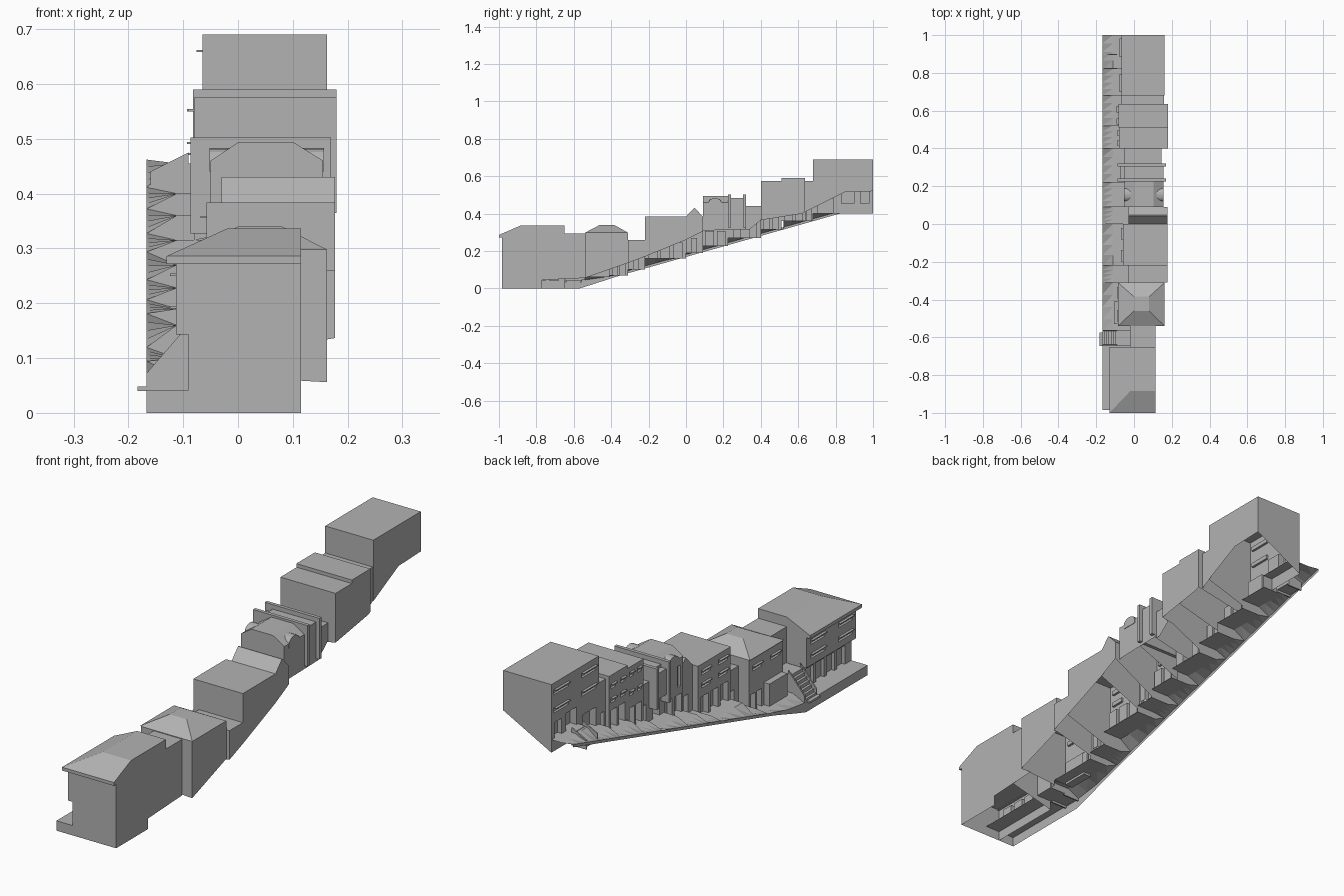
import bpy, bmesh, math

if "Cube" in bpy.data.objects:
    bpy.data.objects.remove(bpy.data.objects["Cube"])

mat = bpy.data.materials.new("plain grey")
mat.diffuse_color = (0.45, 0.45, 0.45, 1)
mat.use_nodes = True
mat.node_tree.nodes["Principled BSDF"].inputs["Base Color"].default_value = mat.diffuse_color


def finish(name, bm):
    bmesh.ops.remove_doubles(bm, verts=bm.verts, dist=1e-5)
    bmesh.ops.recalc_face_normals(bm, faces=bm.faces)
    me = bpy.data.meshes.new(name)
    bm.to_mesh(me)
    bm.free()
    me.materials.append(mat)
    ob = bpy.data.objects.new(name, me)
    bpy.context.collection.objects.link(ob)
    return ob


def face(bm, *pts):
    return bm.faces.new([bm.verts.new(p) for p in pts])


def lerp(table, y):
    for (a, za), (b, zb) in zip(table, table[1:]):
        if y <= b:
            return za + (zb - za) * max(0, y - a) / (b - a)
    return table[-1][1]


def solid(name, r, z0, z1, top=None):
    """Box, or frustum when a top rectangle is given; r = x0, x1, y0, y1."""
    bm = bmesh.new()
    t = top or r
    lo = [(r[i], r[j], z0) for i, j in ((0, 2), (1, 2), (1, 3), (0, 3))]
    hi = [(t[i], t[j], z1) for i, j in ((0, 2), (1, 2), (1, 3), (0, 3))]
    face(bm, *lo)
    face(bm, *hi)
    for i in range(4):
        k = (i + 1) % 4
        face(bm, lo[i], lo[k], hi[k], hi[i])
    return finish(name, bm)


def prism(name, pts, a, b, axis):
    """Extrude a profile: (y, z) along x, or (x, z) along y."""
    bm = bmesh.new()
    put = (lambda p, s: (s, p[0], p[1])) if axis == 'x' else (lambda p, s: (p[0], s, p[1]))
    face(bm, *[put(p, a) for p in pts])
    face(bm, *[put(p, b) for p in pts])
    for i, p in enumerate(pts):
        q = pts[(i + 1) % len(pts)]
        face(bm, put(p, a), put(q, a), put(q, b), put(p, b))
    return finish(name, bm)


# Lower edge of the rear walls, climbing the hill
REAR = [(-1, 0), (-.771, 0), (-.77, .045), (-.54, .056), (-.3, .14), (-.22, .17), (0, .26),
        (.1, .31), (.34, .315), (.4, .365), (.62, .40), (.85, .515), (1, .52)]


def house(name, x0, x1, y0, y1, zb, zt, holes=(), rear=None):
    """Open-bottomed shell; the street facade gets recessed openings (ya, yb, za, zb, depth)."""
    bm = bmesh.new()
    low = (lambda y: rear) if rear is not None else (lambda y: lerp(REAR, y))
    ys = sorted({y0, y1, *[v for h in holes for v in h[:2]]})
    zs = sorted({zb, zt, *[v for h in holes for v in h[2:4]]})

    def depth(i, j):
        cy, cz = (ys[i] + ys[i + 1]) / 2, (zs[j] + zs[j + 1]) / 2
        return max([h[4] for h in holes if h[0] < cy < h[1] and h[2] < cz < h[3]], default=0)
    for i in range(len(ys) - 1):
        for j in range(len(zs) - 1):
            a, b, c, d, x = ys[i], ys[i + 1], zs[j], zs[j + 1], x0 + depth(i, j)
            face(bm, (x, a, c), (x, b, c), (x, b, d), (x, a, d))
            if i + 2 < len(ys) and depth(i + 1, j) != depth(i, j):
                w = x0 + depth(i + 1, j)
                face(bm, (x, b, c), (w, b, c), (w, b, d), (x, b, d))
            if j + 2 < len(zs) and depth(i, j + 1) != depth(i, j):
                w = x0 + depth(i, j + 1)
                face(bm, (x, a, d), (w, a, d), (w, b, d), (x, b, d))
    face(bm, (x0, y0, zt), (x1, y0, zt), (x1, y1, zt), (x0, y1, zt))
    mids = [y for y, z in REAR if y0 < y < y1] if rear is None else []
    face(bm, (x1, y1, zt), (x1, y0, zt), *[(x1, y, low(y)) for y in [y0] + mids + [y1]])
    for y in (y0, y1):
        face(bm, (x0, y, zb), (x1, y, low(y)), (x1, y, zt), (x0, y, zt))
    return finish(name, bm)


def slots(name, x, y0, y1, *levels):
    """Two slot windows per level, each under a thin hood."""
    out = []
    for z in levels:
        for f, g in ((.06, .36), (.64, .94)):
            a, b = y0 + f * (y1 - y0), y0 + g * (y1 - y0)
            out.append((a, b, z - .018, z, .01))
            solid(name + "_window_hood", (x - .011, x + .002, a, b), z, z + .004)
    return out


def doors(y0, y1, z, h, d=.025, n=3):
    """Row of ground-floor openings between piers."""
    w = (y1 - y0) / n
    return [(y0 + w * (i + .12), y0 + w * (i + .88), z, z + h, d) for i in range(n)]


def stairs(name, y0, y1, x0, x1, z0, z1, n=7):
    """Flight rising towards the houses between two sloping side walls."""
    pts = [(x0, z0)]
    for i in range(n):
        x, z = x0 + (x1 - x0) * i / n, z0 + (z1 - z0) * (i + 1) / n
        pts += [(x, z), (x0 + (x1 - x0) * (i + 1) / n, z)]
    prism(name, pts + [(x1, z0)], y0, y1, 'y')
    for y in (y0, y1 - .006):
        prism(name + "_side_wall", [(x0, z0 - .01), (x1, z0 - .01), (x1, z1 + .018),
                                    (x0, z0 + .03)], y, y + .006, 'y')


# Street: sloping outer edge, level forecourt in front of each house
EDGE = [(-1, .042), (-.57, .042), (-.45, .057), (-.35, .083), (1, .462)]
UNDER = [(-1, 0), (-.57, 0), (-.52, .015), (-.35, .07), (1, .45)]
COURTS = [(-.985, -.57, .042), (-.57, -.31, .07), (-.31, -.22, .10), (-.22, 0, .16),
          (0, .09, .19), (.09, .22, .228), (.22, .4, .27), (.4, .52, .315),
          (.52, .68, .36), (.68, .82, .40), (.82, 1, .455)]
XO, XI, XH = -.167, -.112, -.02
bm = bmesh.new()
last = None
for y0, y1, z in COURTS:
    for k in range(4):
        a, b = y0 + (y1 - y0) * k / 4, y0 + (y1 - y0) * (k + 1) / 4
        oa, ob = (XO, a, lerp(EDGE, a)), (XO, b, lerp(EDGE, b))
        face(bm, oa, ob, (XI, b, z))
        face(bm, oa, (XI, b, z), (XI, a, z))
        face(bm, (XI, a, z), (XI, b, z), (XH, b, z), (XH, a, z))
        face(bm, oa, ob, (XO, b, lerp(UNDER, b)), (XO, a, lerp(UNDER, a)))
    if last is not None:
        face(bm, (XO, y0, lerp(EDGE, y0)), (XI, y0, last), (XI, y0, z))
        face(bm, (XI, y0, last), (XH, y0, last), (XH, y0, z), (XI, y0, z))
    last = z
face(bm, (XO, -.985, 0), (-.09, -.985, 0), (-.09, -.985, .042), (XO, -.985, .042))
finish("street", bm)

# Lowest house: recessed ground floor, jettied upper floor, hipped roof
house("low_house_ground_floor", -.09, .115, -.985, -.65, 0, .146, doors(-.95, -.67, .042, .08, .015, 4))
house("low_house_upper_floor", -.113, .115, -.985, -.65, .145, .275,
      slots("low_house", -.113, -.98, -.66, .25, .19), .145)
solid("low_house_soffit", (-.113, -.08, -.985, -.65), .143, .148)
solid("low_house_eave", (-.13, .115, -1, -.65), .272, .286)
solid("low_house_roof", (-.13, .115, -1, -.65), .286, .336, (-.02, .115, -.885, -.65))

# Link with outside stairs
house("link_house", -.02, .115, -.65, -.54, .045, .295, [(-.62, -.58, .145, .21, .02)])
solid("stair_landing", (-.09, -.015, -.645, -.56), .04, .143)
stairs("low_stairs", -.645, -.56, -.167, -.09, .042, .143)
solid("stair_foot", (-.183, -.165, -.645, -.575), .04, .048)

# Hipped house with terrace
house("hipped_house", -.08, .162, -.54, -.31, .07, .298,
      doors(-.4, -.32, .07, .075, .03, 2) + slots("hipped_house", -.08, -.53, -.32, .26))
solid("hipped_roof", (-.085, .162, -.54, -.31), .298, .34, (0, .08, -.46, -.385))
solid("terrace", (-.107, -.07, -.53, -.41), .06, .165)
house("low_link", -.03, .177, -.31, -.22, .10, .26, [(-.28, -.25, .10, .17, .02)])

# Middle flat-roofed house and its gabled annex
house("middle_house", -.057, .177, -.22, 0, .16, .384,
      doors(-.21, -.01, .16, .085) + slots("middle_house", -.057, -.21, -.01, .355, .30))
house("annex", -.03, .177, 0, .09, .19, .384, [(.03, .06, .19, .27, .02)])
solid("annex_gable_roof", (-.03, .177, 0, .09), .384, .43, (-.03, .177, .043, .047))

# Mansard house with arched dormers
house("mansard_house", -.05, .155, .09, .225, .228, .46,
      doors(.095, .22, .228, .08, .025, 2) + [(.11, .13, .34, .43, .01), (.18, .2, .34, .43, .01)])
solid("mansard_roof", (-.05, .155, .09, .225), .46, .493, (0, .102, .09, .225))
arch = [(.12, .44)] + [(.155 - .035 * math.cos(math.pi * i / 8),
                        .457 + .026 * math.sin(math.pi * i / 8)) for i in range(9)] + [(.19, .44)]
for xa, xb in ((-.052, .0), (.105, .157)):
    prism("arched_dormer", arch, xa, xb, 'x')

# Twin fin walls with a bay between them
house("fin_house", -.05, .155, .225, .32, .27, .483, [(.25, .295, .27, .35, .03)])
solid("bay", (-.075, -.045, .24, .305), .36, .47)
for y in (.225, .305):
    solid("fin_wall", (-.087, .17, y, y + .015), .327, .502)
house("rear_link", -.05, .145, .32, .4, .27, .44, [(.34, .38, .27, .35, .02)])

# Tall pair
house("tall_house_lower", -.08, .18, .4, .51, .315, .575,
      doors(.41, .5, .315, .085, .03, 2) + slots("tall_house_lower", -.08, .41, .5, .55, .47))
house("tall_house_upper", -.082, .18, .51, .635, .36, .59,
      doors(.52, .63, .36, .08, .03, 2) + slots("tall_house_upper", -.082, .52, .63, .55, .49))
house("tall_link", -.065, .16, .635, .68, .36, .575, [(.645, .67, .36, .44, .02)])

# Top house with its stairs
house("top_house", -.065, .162, .68, 1, .40, .69,
      [(.83, .9, .455, .53, .03), (.93, .98, .455, .52, .02), (.7, .79, .40, .48, .03)]
      + slots("top_house", -.065, .68, 1, .658, .58))
stairs("top_stairs", .82, .90, -.16, -.09, .41, .457, 6)
